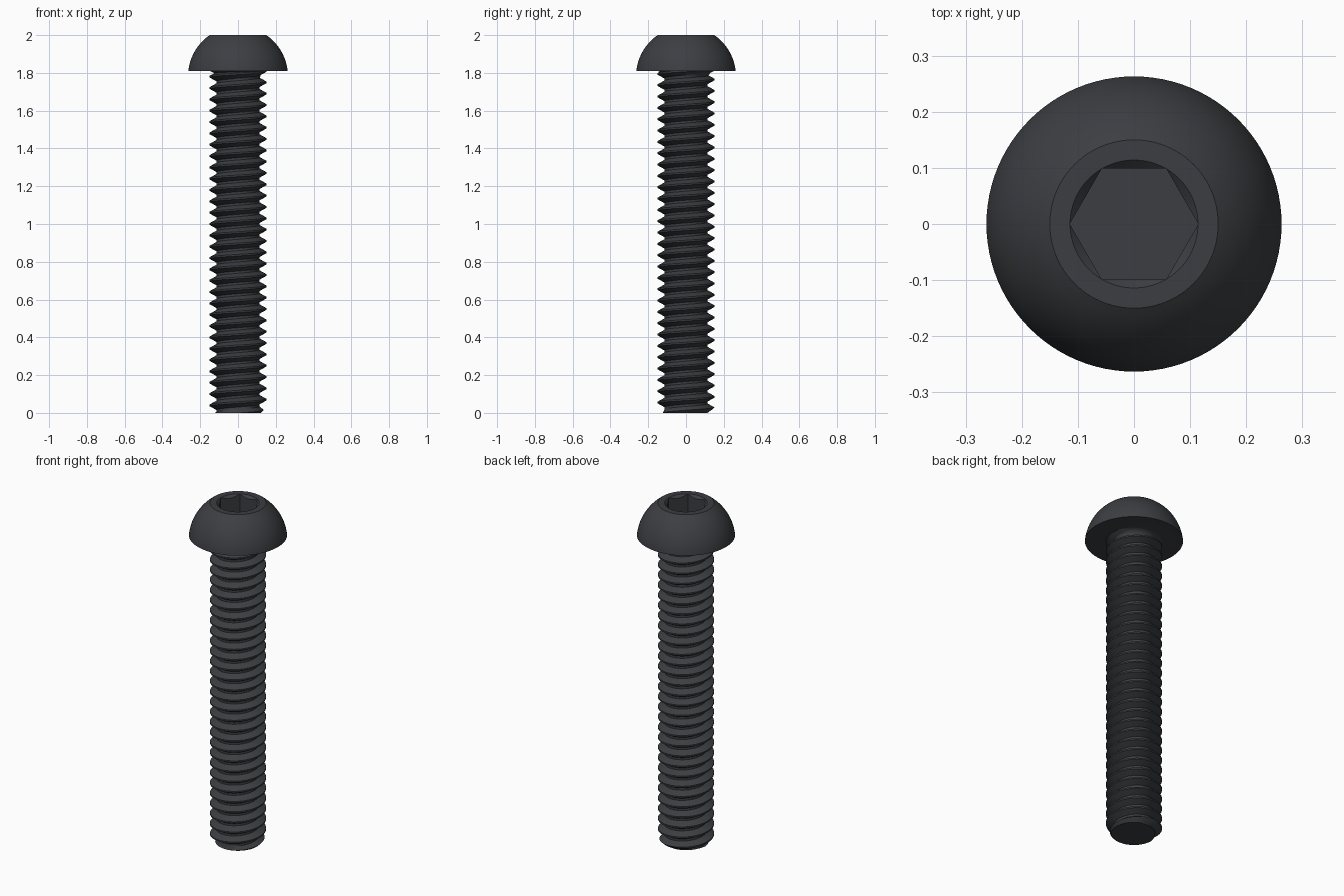
import bpy, bmesh
from math import pi, sin, cos, asin

if "Cube" in bpy.data.objects:
    bpy.data.objects.remove(bpy.data.objects["Cube"])

HEAD_Z, TOP, PITCH = 1.81, 2.0, 0.06
R_MAJOR, R_MINOR = 0.15, 0.114

steel = bpy.data.materials.new("dark_steel")
steel.diffuse_color = (0.045, 0.048, 0.054, 1)
steel.use_nodes = True
steel.node_tree.nodes["Principled BSDF"].inputs["Base Color"].default_value = steel.diffuse_color


def make_object(name, bm):
    bmesh.ops.remove_doubles(bm, verts=bm.verts, dist=1e-5)
    bmesh.ops.dissolve_degenerate(bm, edges=bm.edges, dist=1e-6)
    bmesh.ops.holes_fill(bm, edges=[e for e in bm.edges if e.is_boundary], sides=0)
    bmesh.ops.recalc_face_normals(bm, faces=bm.faces)
    mesh = bpy.data.meshes.new(name)
    bm.to_mesh(mesh)
    bm.free()
    obj = bpy.data.objects.new(name, mesh)
    bpy.context.collection.objects.link(obj)
    mesh.materials.append(steel)
    return obj


def select(obj):
    bpy.ops.object.select_all(action='DESELECT')
    obj.select_set(True)
    bpy.context.view_layer.objects.active = obj


def lathe(name, profile, steps):
    bm = bmesh.new()
    verts = [bm.verts.new((r, 0, z)) for r, z in profile]
    edges = [bm.edges.new(pair) for pair in zip(verts, verts[1:])]
    bmesh.ops.spin(bm, geom=verts + edges, cent=(0, 0, 0), axis=(0, 0, 1),
                   angle=2 * pi, steps=steps)
    return make_object(name, bm)


# Threaded shank: helical rows clipped at both ends
def thread_radius(z, a):
    phase = (z - 0.04) / PITCH - (a - pi) / (2 * pi)
    d = abs((phase + 0.5) % 1 - 0.5)
    t = min(max((d - 0.07) / 0.33, 0), 1)
    r = R_MAJOR + (R_MINOR - R_MAJOR) * t
    return min(r, 0.122 + z)          # chamfered tip


N = 96
bm = bmesh.new()
rows = []
for turn in range(-2, 32):
    for offset in (-0.07, 0.07, 0.40, 0.60):
        row = []
        for i in range(N + 1):
            a = 2 * pi * i / N
            z = 0.04 + PITCH * (turn + offset + (a - pi) / (2 * pi))
            z = min(max(z, 0), HEAD_Z)
            r = thread_radius(z, a)
            row.append(bm.verts.new((r * cos(a), r * sin(a), z)))
        rows.append(row)
for lo, hi in zip(rows, rows[1:]):
    for i in range(N):
        quad = (lo[i], lo[i + 1], hi[i + 1], hi[i])
        if max(v.co.z for v in quad) - min(v.co.z for v in quad) > 1e-6:
            bm.faces.new(quad)
bmesh.ops.delete(bm, geom=[v for v in bm.verts if not v.link_faces], context='VERTS')
shank = make_object("threaded_shank", bm)

# Button head with a small fillet beneath it
fillet = [(0.156 - 0.04 * sin(t * pi / 12), HEAD_Z - 0.04 * (1 - cos(t * pi / 12)))
          for t in range(6, -1, -1)]
centre_z, radius = 1.782, 0.2645
a0, a1 = asin((HEAD_Z - centre_z) / radius), asin((TOP - 0.0002 - centre_z) / radius)
dome = [(radius * cos(a0 + (a1 - a0) * k / 16), centre_z + radius * sin(a0 + (a1 - a0) * k / 16))
        for k in range(17)]
head = lathe("button_head", [(0, HEAD_Z - 0.04)] + fillet + dome + [(0.15, TOP), (0, TOP)], 96)

# Hex socket and its conical lead-in
hex_cutter = lathe("hex_cutter", [(0, 1.88), (0.1145, 1.88), (0.1145, 2.1), (0, 2.1)], 6)
cone_cutter = lathe("lead_in_cutter", [(0, 1.95), (0.064, 1.95), (0.114, TOP),
                                       (0.114, 2.05), (0, 2.05)], 96)
select(head)
for cutter in (hex_cutter, cone_cutter):
    mod = head.modifiers.new("socket", 'BOOLEAN')
    mod.operation, mod.solver, mod.object = 'DIFFERENCE', 'EXACT', cutter
    bpy.ops.object.modifier_apply(modifier=mod.name)
    bpy.data.objects.remove(cutter)

for obj in (shank, head):
    select(obj)
    bpy.ops.object.shade_smooth_by_angle(angle=pi / 6)
